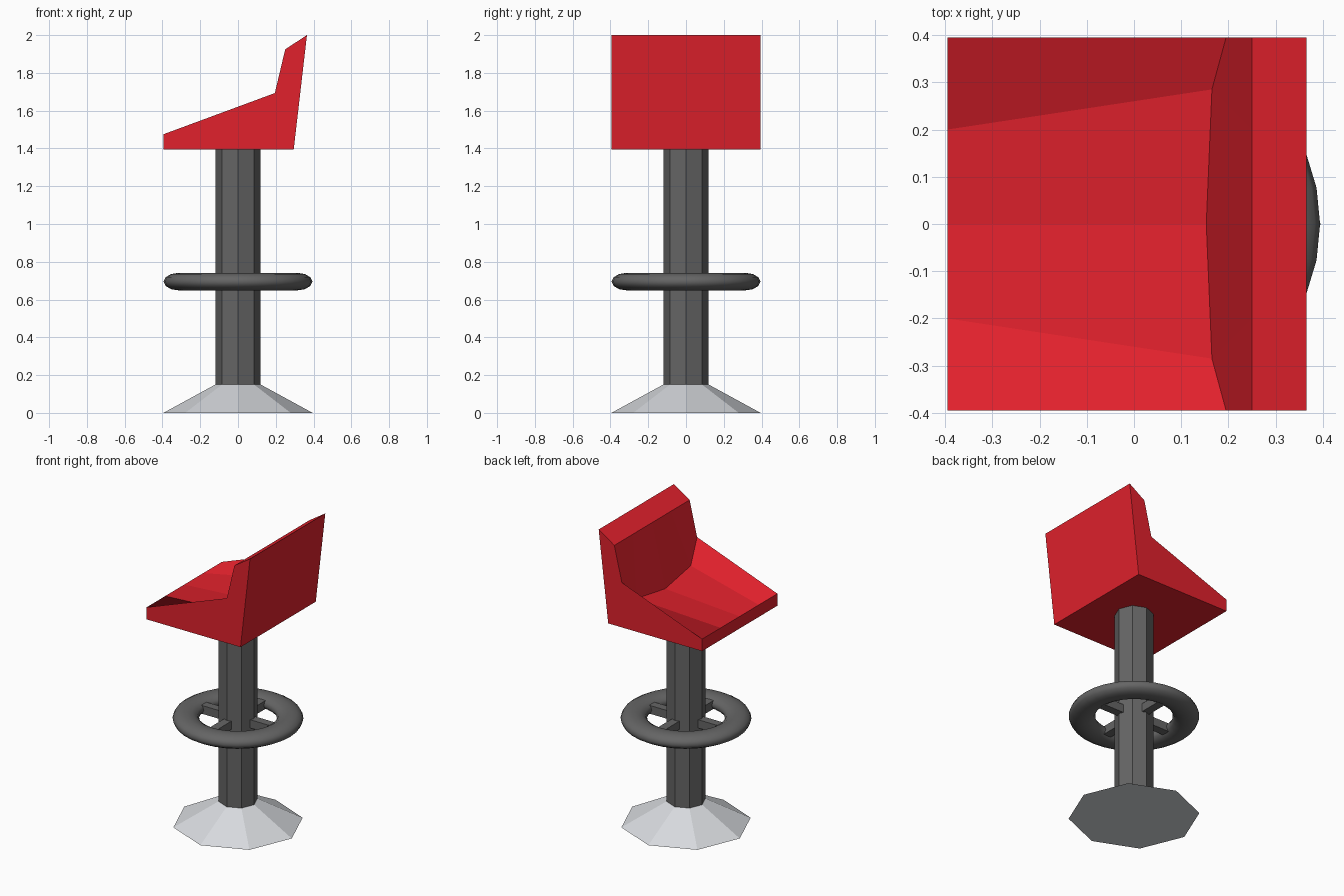
import bpy, bmesh, math

if "Cube" in bpy.data.objects:
    bpy.data.objects.remove(bpy.data.objects["Cube"])


def paint(obj, name, rgb):
    mat = bpy.data.materials.get(name) or bpy.data.materials.new(name)
    mat.diffuse_color = (*rgb, 1)
    mat.use_nodes = True
    mat.node_tree.nodes["Principled BSDF"].inputs["Base Color"].default_value = mat.diffuse_color
    obj.data.materials.append(mat)


def octagon(name, r_low, r_high, z_low, z_high):
    bpy.ops.mesh.primitive_cone_add(vertices=8, radius1=r_low, radius2=r_high,
                                    depth=z_high - z_low,
                                    location=(0, 0, (z_low + z_high) / 2))
    obj = bpy.context.object
    obj.name = name
    return obj


RED, DARK, LIGHT = (0.75, 0.015, 0.025), (0.13, 0.13, 0.13), (0.68, 0.7, 0.73)

# Flared foot and post
paint(octagon("base", 0.395, 0.12, 0, 0.15), "light_metal", LIGHT)
paint(octagon("post", 0.118, 0.118, 0.15, 1.40), "dark_metal", DARK)

# Flattened foot ring
bpy.ops.mesh.primitive_torus_add(major_radius=0.314, minor_radius=0.08,
                                 major_segments=32, minor_segments=12,
                                 location=(0, 0, 0.695))
ring = bpy.context.object
ring.name = "foot_ring"
ring.scale.z = 0.58
bpy.ops.object.transform_apply(location=False, rotation=False, scale=True)
bpy.ops.object.shade_smooth_by_angle(angle=math.radians(50))
paint(ring, "dark_metal", DARK)

# Four spokes between post and ring
for i in range(4):
    a = i * math.pi / 2
    bpy.ops.mesh.primitive_cube_add(size=1, rotation=(0, 0, a), location=(
        0.19 * math.cos(a), 0.19 * math.sin(a), 0.695))
    spoke = bpy.context.object
    spoke.name = f"spoke_{i + 1}"
    spoke.scale = (0.2, 0.055, 0.055)
    paint(spoke, "dark_metal", DARK)

# Seat: side profiles joined across the width, dished towards the back
# each station: outer y, y of the crease, crease x, crease z
half = [(0.395, 0.395, 0.195, 1.693), (0.2, 0.285, 0.165, 1.553)]
stations = [(-y, -c, x, z) for y, c, x, z in half]
stations += [(0, 0, 0.153, 1.512)] + half[::-1]
bm = bmesh.new()
rows = []
for y, crease_y, cx, cz in stations:
    pts = [(-0.395, y, 1.395), (-0.395, y, 1.475), (cx, crease_y, cz),
           (0.25, y, 1.925), (0.365, y, 2.0), (0.295, y, 1.395)]
    rows.append([bm.verts.new(p) for p in pts])
for i in range(4):
    a, b = rows[i], rows[i + 1]
    for j in range(6):
        k = (j + 1) % 6
        quad = [a[j], a[k], b[k], b[j]]
        # keep the fold of the twisted faces mirrored left to right
        bm.faces.new(quad if i < 2 else quad[1:] + quad[:1])
bm.faces.new(rows[0][::-1])
bm.faces.new(rows[-1])
mesh = bpy.data.meshes.new("seat")
bm.to_mesh(mesh)
bm.free()
seat = bpy.data.objects.new("seat", mesh)
bpy.context.collection.objects.link(seat)
paint(seat, "red_vinyl", RED)
